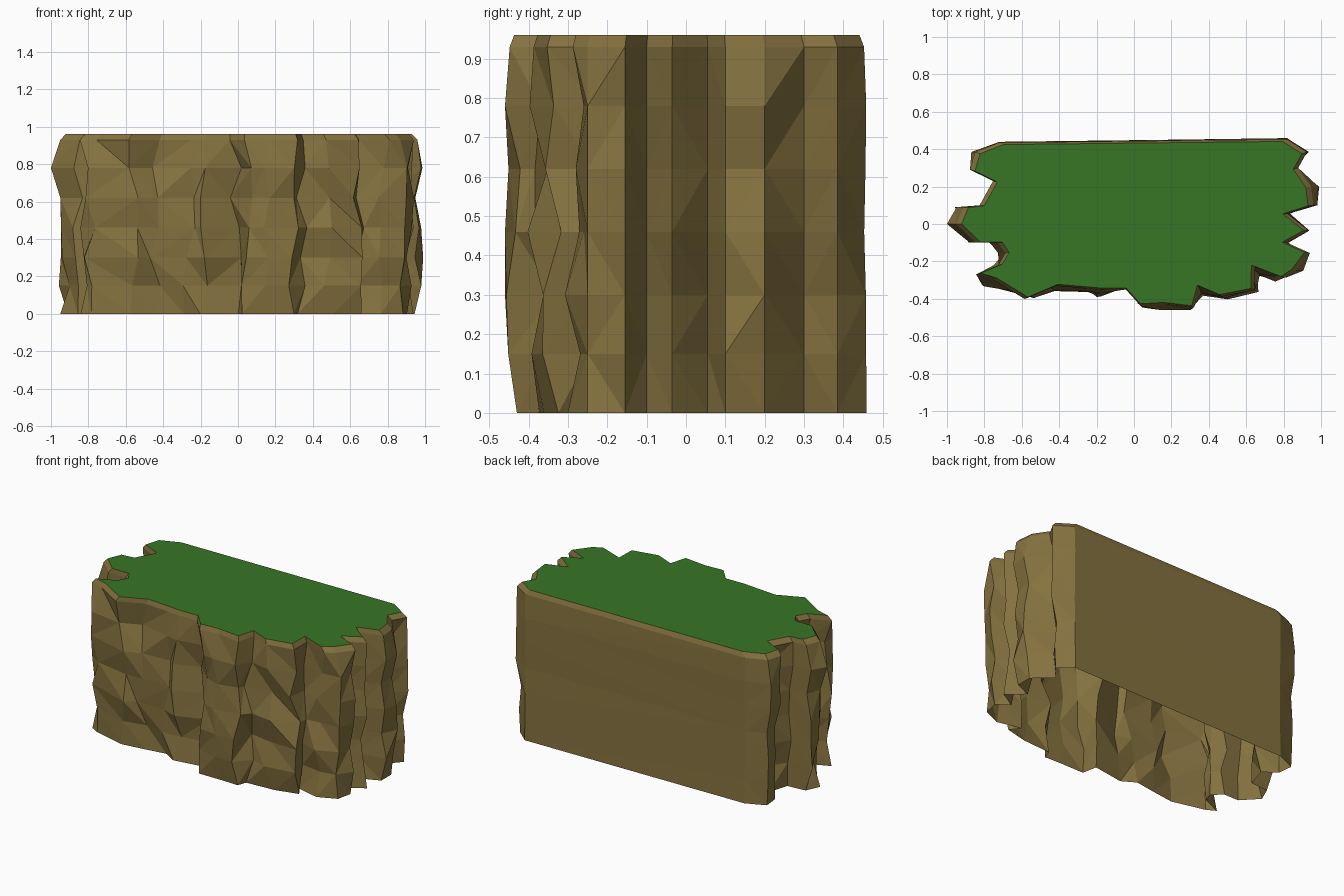
import bpy, bmesh, random
from mathutils import Vector

if "Cube" in bpy.data.objects:
    bpy.data.objects.remove(bpy.data.objects["Cube"])

random.seed(4)

def material(name, rgb):
    m = bpy.data.materials.new(name)
    m.diffuse_color = (*rgb, 1)
    m.use_nodes = True
    m.node_tree.nodes["Principled BSDF"].inputs["Base Color"].default_value = m.diffuse_color
    return m

rock = material("rock brown", (0.235, 0.168, 0.05))
grass = material("grass green", (0.038, 0.178, 0.018))

# Plan outline of the cliff, clockwise from the back left corner
outline = [(-.72, .44), (.82, .46), (.92, .385), (.86, .30), (.98, .20), (.96, .10),
           (.82, .055), (.93, -.035), (.82, -.10), (.93, -.155), (.89, -.25), (.78, -.29),
           (.64, -.255), (.63, -.35), (.49, -.385), (.34, -.37), (.29, -.45), (.17, -.455),
           (.05, -.44), (-.01, -.34), (-.18, -.37), (-.26, -.345), (-.45, -.345), (-.56, -.385),
           (-.79, -.33), (-.83, -.27), (-.73, -.22), (-.71, -.155), (-.76, -.10), (-.87, -.10),
           (-.95, 0), (-.94, .09), (-.81, .10), (-.74, .23), (-.87, .29), (-.88, .385)]
levels = [0, .15, .30, .46, .62, .78, .93]
tip = [0, .05, .01, .005, .0, -.05, .0]      # sway of the leftmost ridge
n = len(outline)

def wobble(i, x, y, k):
    """Rough displacement of a column at one level; ends move in x, front mostly in y."""
    if i == 30:
        return Vector((x + tip[k], y, 0))
    if i < 2:                                # flat back
        return Vector((x, y - random.uniform(0, .008), 0))
    if 11 <= i <= 24:                        # front
        return Vector((x + random.uniform(-.035, .035),
                       max(-.46, y + random.uniform(-.02, .035)), 0))
    sign = 1 if x > 0 else -1                # ends
    return Vector((sign * min(.99, abs(x) + random.uniform(-.04, .02)), y, 0))

# Cliff wall: open underneath, rings of jagged columns
bm = bmesh.new()
rings = []
for k, z in enumerate(levels):
    rings.append([bm.verts.new(wobble(i, x, y, k) + Vector((0, 0, z)))
                  for i, (x, y) in enumerate(outline)])
# Bevelled rim at the top
rim = [(v.co.x * .97, v.co.y * .975, .96) for v in rings[-1]]
rings.append([bm.verts.new(c) for c in rim])
for k in range(len(rings) - 1):
    a, b = rings[k], rings[k + 1]
    for i in range(n):
        j = (i + 1) % n
        if k == len(rings) - 2:
            bm.faces.new((a[j], a[i], b[i], b[j]))
        elif random.random() < .5:
            bm.faces.new((a[j], a[i], b[i]))
            bm.faces.new((a[j], b[i], b[j]))
        else:
            bm.faces.new((a[j], a[i], b[j]))
            bm.faces.new((a[i], b[i], b[j]))

def finish(bm, name, mat):
    me = bpy.data.meshes.new(name)
    bm.to_mesh(me)
    bm.free()
    me.materials.append(mat)
    ob = bpy.data.objects.new(name, me)
    bpy.context.collection.objects.link(ob)

finish(bm, "cliff_wall", rock)

# Grass top
bm = bmesh.new()
face = bm.faces.new([bm.verts.new(c) for c in reversed(rim)])
bm.normal_update()
if face.normal.z < 0:
    face.normal_flip()
bmesh.ops.triangulate(bm, faces=[face])
finish(bm, "grass_top", grass)
